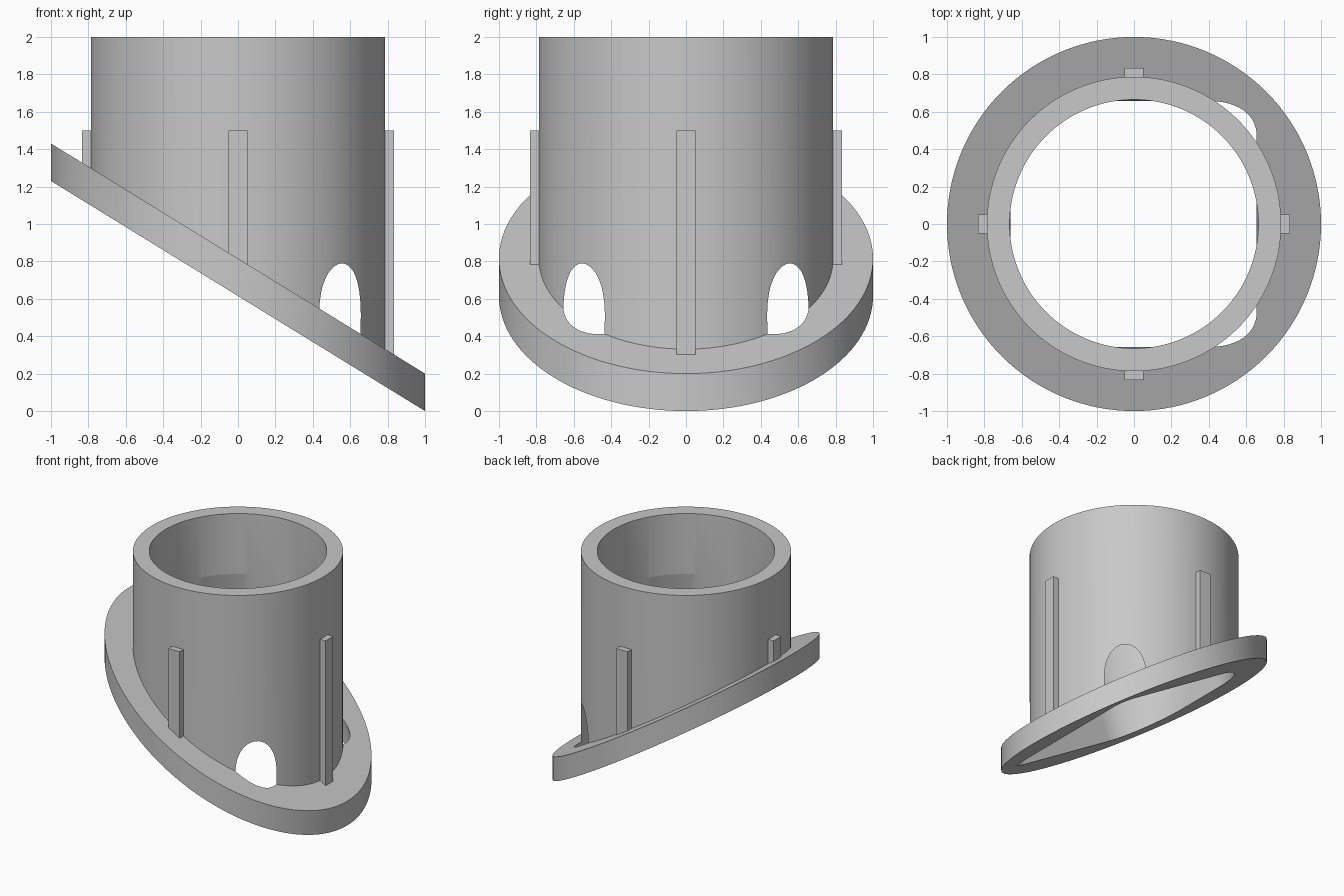
import bpy, bmesh
from math import sin, cos, pi, radians
from mathutils import Matrix

SEG = 128
SLOPE = -0.615          # tilt of the flange along x
TOP, THICK = 0.815, 0.2  # flange top height on the axis, flange thickness
R_TUBE, R_BORE = 0.787, 0.665
SQUARE = 0.652          # half width of the square foot of the bore
RIB_TOP = 1.5

if "Cube" in bpy.data.objects:
    bpy.data.objects.remove(bpy.data.objects["Cube"], do_unlink=True)

grey = bpy.data.materials.new("light grey")
grey.use_nodes = True
grey.diffuse_color = (0.58, 0.58, 0.58, 1)
grey.node_tree.nodes["Principled BSDF"].inputs["Base Color"].default_value = grey.diffuse_color


def flange_z(x, drop=0.0):
    return TOP - drop + SLOPE * x


def ring(bm, radius, height):
    """Circle of vertices whose height is a function of x."""
    return [bm.verts.new((radius * cos(a), radius * sin(a), height(radius * cos(a))))
            for a in (2 * pi * i / SEG for i in range(SEG))]


def finish(bm, name):
    bmesh.ops.recalc_face_normals(bm, faces=bm.faces)
    mesh = bpy.data.meshes.new(name)
    bm.to_mesh(mesh)
    bm.free()
    mesh.materials.append(grey)
    obj = bpy.data.objects.new(name, mesh)
    bpy.context.collection.objects.link(obj)
    return obj


# Solid tube standing on a tilted flange
bm = bmesh.new()
rings = [ring(bm, 1, lambda x: flange_z(x, THICK)),
         ring(bm, 1, flange_z),
         ring(bm, R_TUBE, flange_z),
         ring(bm, R_TUBE, lambda x: 2)]
for low, high in zip(rings, rings[1:]):
    for i in range(SEG):
        j = (i + 1) % SEG
        bm.faces.new((low[i], low[j], high[j], high[i]))
bm.faces.new(rings[0])
bm.faces.new(rings[-1])
body = finish(bm, "flanged_tube")

# Bore: square foot blending into a circle, then straight up;
# its corners break through the tube wall as arched openings
bm = bmesh.new()
for sx in (-1, 1):
    for sy in (-1, 1):
        bm.verts.new((sx * SQUARE, sy * SQUARE, 0))
ring(bm, R_BORE, lambda x: RIB_TOP)
bmesh.ops.convex_hull(bm, input=bm.verts)
lid = [f for f in bm.faces if all(v.co.z > RIB_TOP - 0.01 for v in f.verts)]
bmesh.ops.delete(bm, geom=lid, context='FACES')
rim = [e for e in bm.edges if e.is_boundary]
grown = bmesh.ops.extrude_edge_only(bm, edges=rim)["geom"]
bmesh.ops.translate(bm, vec=(0, 0, 0.7),
                    verts=[g for g in grown if isinstance(g, bmesh.types.BMVert)])
bmesh.ops.holes_fill(bm, edges=[e for e in bm.edges if e.is_boundary], sides=0)
cutter = finish(bm, "bore_cutter")
cutter.hide_render = True

cut = body.modifiers.new("bore", 'BOOLEAN')
cut.operation = 'DIFFERENCE'
cut.solver = 'EXACT'
cut.object = cutter
bpy.ops.object.select_all(action='DESELECT')
bpy.context.view_layer.objects.active = body
body.select_set(True)
bpy.ops.object.modifier_apply(modifier=cut.name)
bpy.data.objects.remove(cutter, do_unlink=True)
bpy.ops.object.shade_smooth_by_angle(angle=radians(8))

# Four ribs running down the tube into the flange
for k, side in enumerate(("left", "back", "right", "front")):
    bm = bmesh.new()
    bmesh.ops.create_cube(bm, size=1)
    bmesh.ops.transform(bm, verts=bm.verts, matrix=Matrix.Rotation(k * pi / 2, 4, 'Z')
                        @ Matrix.Translation((0.795, 0, 0))
                        @ Matrix.Diagonal((0.08, 0.1, 1, 1)))
    for v in bm.verts:
        v.co.z = RIB_TOP if v.co.z > 0 else flange_z(v.co.x, 0.04)
    finish(bm, side + "_rib")
